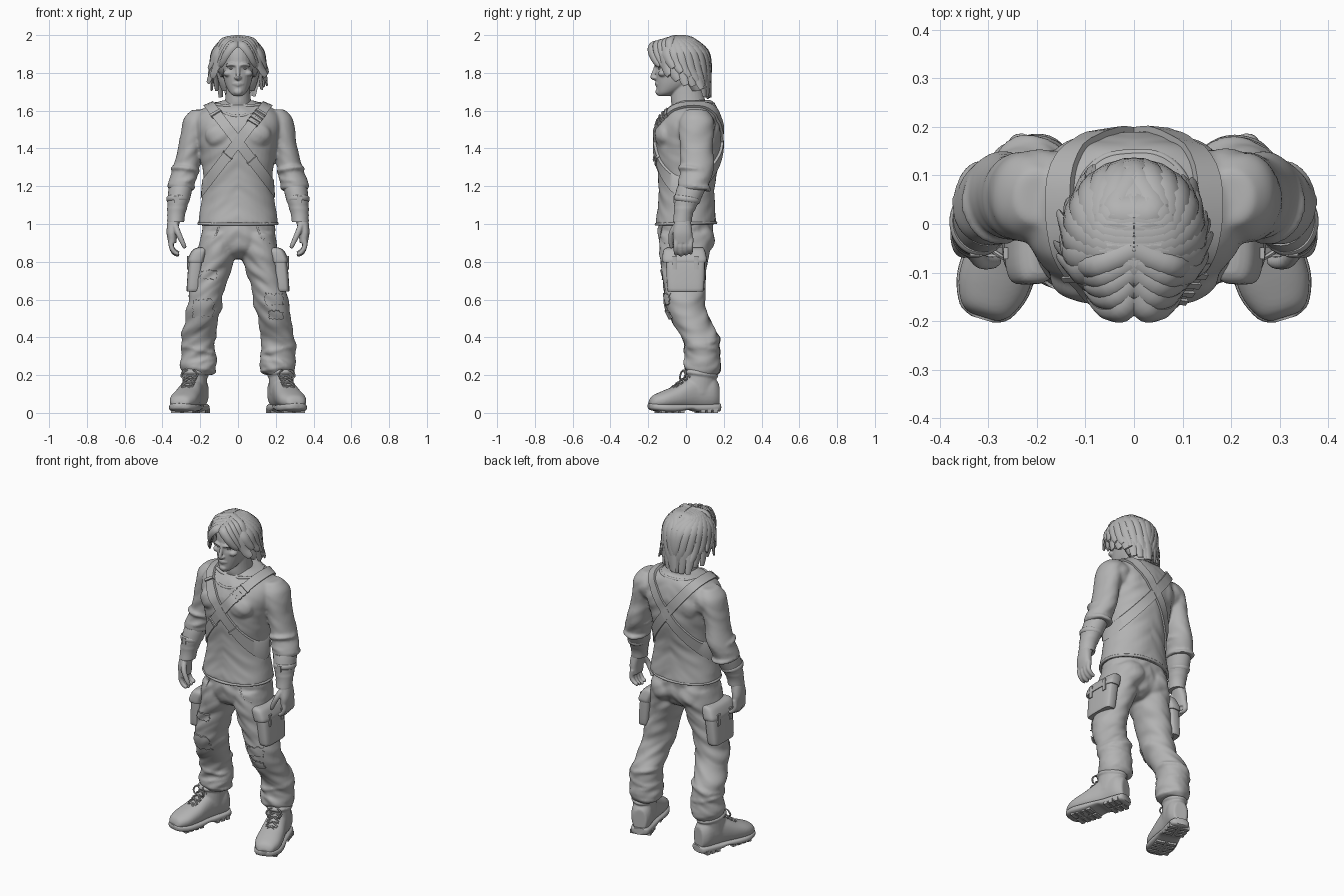
import bpy, bmesh, math, random
from mathutils import Vector, Matrix, noise
from mathutils.bvhtree import BVHTree

random.seed(4)
if "Cube" in bpy.data.objects:
    bpy.data.objects.remove(bpy.data.objects["Cube"])
grey = bpy.data.materials.new("clay grey")
grey.use_nodes = True
grey.diffuse_color = (.45, .45, .45, 1)
grey.node_tree.nodes["Principled BSDF"].inputs["Base Color"].default_value = grey.diffuse_color


def spline(rows, steps=4, closed=False):
    n, out = len(rows), []
    get = lambda i: rows[i % n] if closed else rows[max(0, min(n - 1, i))]
    for i in range(n if closed else n - 1):
        corners = [get(i + k) for k in (-1, 0, 1, 2)]
        for s in range(steps):
            u = s / steps
            out.append([q + .5 * u * (r - p + u * (2 * p - 5 * q + 4 * r - e + u * (3 * (q - r) + e - p)))
                        for p, q, r, e in zip(*corners)])
    return out if closed else out + [list(rows[-1])]


def skin(bm, rings, closed=False):
    loops = [[bm.verts.new(p) for p in ring] for ring in rings]
    n = len(loops[0])
    if not closed:
        bm.faces.new(loops[0][::-1])
        bm.faces.new(loops[-1])
    for a, b in zip(loops, loops[1:] + loops[:1] if closed else loops[1:]):
        for i in range(n):
            j = (i + 1) % n
            bm.faces.new((a[i], a[j], b[j], b[i]))


def stack(bm, rows, power=1, matrix=Matrix(), sides=28, saw=0):
    """Loft of rows: height, half width, front, back, centre x."""
    rings = []
    for row in spline(rows):
        h, rx, f, b, cx = (row + [0])[:5]
        grow = saw * ((h * 40) % 1)
        ring = []
        for i in range(sides):
            a = math.tau * i / sides
            c, s = [math.copysign(abs(v) ** power, v) for v in (math.cos(a), math.sin(a))]
            ring.append(matrix @ Vector((cx + (rx + grow) * c, (f + b) / 2 + ((b - f) / 2 + grow) * s, h)))
        rings.append(ring)
    skin(bm, rings)


def sweep(bm, pts, w, t=None, taper=0, hub=(0, 0, 1), closed=False, sides=8):
    path = [Vector(p) for p in spline(pts, 4, closed)]
    n, rings = len(path), []
    for i, p in enumerate(path):
        after = path[(i + 1) % n] if closed else path[min(i + 1, n - 1)]
        along = (after - path[i - 1 if closed else max(i - 1, 0)]).normalized()
        out = p - Vector(hub)
        out = (out - along * out.dot(along)).normalized()
        side = along.cross(out)
        k = max(.06, (1 - i / n) ** taper)
        rings.append([p + side * w * k * math.cos(a) + out * (t or w) * k * math.sin(a)
                      for a in (math.tau * j / sides for j in range(sides))])
    skin(bm, rings, closed)


def ball(bm, at, size):
    bmesh.ops.create_uvsphere(bm, u_segments=20, v_segments=14, radius=1,
                              matrix=Matrix.Translation(at) @ Matrix.Diagonal((*size, 1)))


def oval(cx, cy, z, rx, ry, tilt=0, n=14):
    return [(cx + rx * math.cos(a), cy + ry * math.sin(a), z + tilt * math.sin(a + cx * 9))
            for a in (math.tau * i / n for i in range(n))]


def finish(name, bm, mirror=True, voxel=0, relax=4, wrinkle=0, dents=(), solid=0):
    bmesh.ops.recalc_face_normals(bm, faces=bm.faces)
    mesh = bpy.data.meshes.new(name)
    bm.to_mesh(mesh)
    bm.free()
    obj = bpy.data.objects.new(name, mesh)
    bpy.context.collection.objects.link(obj)
    if mirror:
        obj.modifiers.new("mirror", 'MIRROR').use_mirror_merge = False
    if solid:
        obj.modifiers.new("thickness", 'SOLIDIFY').thickness = solid
    if voxel:
        remesh = obj.modifiers.new("blend", 'REMESH')
        remesh.mode, remesh.voxel_size = 'VOXEL', voxel
        soften = obj.modifiers.new("relax", 'SMOOTH')
        soften.factor, soften.iterations = .5, relax
    graph = bpy.context.evaluated_depsgraph_get()
    obj.data = bpy.data.meshes.new_from_object(obj.evaluated_get(graph))
    obj.modifiers.clear()
    mesh = obj.data
    mesh.materials.clear()
    mesh.materials.append(grey)
    normals = [v.normal.copy() for v in mesh.vertices]
    for v, nrm in zip(mesh.vertices, normals):
        x, y, z = v.co
        if wrinkle:
            v.co += nrm * wrinkle * noise.noise(Vector((x * 8, y * 8, z * 20 + abs(x) * 14)))
        for at, radius, depth in dents:
            gap = (Vector((abs(x), y, z)) - Vector(at)).length / radius
            v.co.y += depth * math.exp(-gap * gap)
    mesh.polygons.foreach_set("use_smooth", [True] * len(mesh.polygons))
    mesh.set_sharp_from_angle(angle=math.radians(50))
    return obj


def tree_of(obj):
    return BVHTree.FromPolygons([v.co for v in obj.data.vertices], [p.vertices for p in obj.data.polygons])


# Shirt: torso, chest, shoulder blades, sleeves with bunched cuffs
bm = bmesh.new()
stack(bm, [(1, .214, -.162, .162), (1.1, .195, -.147, .152), (1.2, .182, -.145, .152), (1.3, .188, -.152, .17),
           (1.4, .205, -.163, .187), (1.5, .228, -.157, .19), (1.57, .225, -.13, .182),
           (1.62, .175, -.09, .165), (1.655, .09, -.03, .135)], .95, sides=40)
ball(bm, (.085, -.108, 1.47), (.09, .058, .07))
ball(bm, (.09, .12, 1.49), (.085, .06, .1))
ball(bm, (.185, .09, 1.52), (.08, .065, .075))
stack(bm, [(1.18, .064, -.045, .112, .303), (1.22, .073, -.04, .125, .297), (1.3, .068, -.03, .15, .274),
           (1.4, .064, -.032, .142, .252), (1.5, .068, -.037, .148, .234), (1.56, .065, -.03, .142, .222),
           (1.605, .045, 0, .11, .2)])
for z, cx, tilt in ((1.195, .3, .012), (1.24, .29, -.015), (1.285, .278, .015)):
    sweep(bm, oval(cx, .045, z, .066, .08, tilt), .011, hub=(cx, .045, z), closed=True)
shirt = finish("shirt", bm, voxel=.008, relax=9, wrinkle=.005)
shirt_tree = tree_of(shirt)

# Shirt hem and neckline
bm = bmesh.new()
sweep(bm, oval(0, 0, 1.003, .208, .158, .004, 24), .008, hub=(0, 0, 1), closed=True)
neckline = [shirt_tree.find_nearest(Vector((x, y, z)))[0] for x, y, z in oval(0, .02, 1.615, .12, .15, .04, 20)]
sweep(bm, neckline, .006, .003, hub=(0, .03, 1.5), closed=True)
finish("shirt_trim", bm, False)


# Crossed chest straps with buckles and loops
def strap(bm, lean, first=0, last=360, half=.027, thick=.014):
    up = Vector((-lean * .61, 0, .79))
    across = Vector((lean * .79, 0, .61))
    full, rings = last - first == 360, []
    count = 60 if full else 4
    for i in range(count):
        a = math.radians(first + (last - first) * i / (count if full else count - 1))
        ray = Vector((0, -math.cos(a), 0)) + up * math.sin(a)
        hits = [shirt_tree.ray_cast(Vector((0, .015, 1.435)) + across * half * s, ray)[0] for s in (-1, 1)]
        rings.append([hits[0] - ray * .012, hits[0] + ray * thick, hits[1] + ray * thick, hits[1] - ray * .012])
    skin(bm, rings, full)


for name, lean, loops in (("right_shoulder_strap", 1, (55, -38)), ("left_shoulder_strap", -1, (36, 43, 50, 57, -30))):
    bm = bmesh.new()
    strap(bm, lean)
    for a in loops:
        strap(bm, lean, a, a + 3.5, .031, .021)
    finish(name, bm, False)

# Trousers: hips, seat, legs, gathered ankles
bm = bmesh.new()
stack(bm, [(.815, .045, -.06, .06), (.85, .12, -.115, .11), (.91, .188, -.145, .14), (1.03, .195, -.145, .145)], .95)
ball(bm, (.085, .07, .92), (.09, .08, .09))
stack(bm, [(.2, .075, .01, .165, .21), (.25, .098, -.012, .185, .21), (.3, .09, 0, .178, .21),
           (.4, .09, -.025, .174, .21), (.48, .087, -.072, .132, .195), (.56, .092, -.102, .102, .18),
           (.65, .092, -.117, .102, .163), (.75, .096, -.127, .107, .135), (.85, .102, -.14, .127, .115),
           (.95, .095, -.14, .14, .1)])
for z, tilt in ((.235, .015), (.275, -.02), (.33, .022), (.385, -.02)):
    sweep(bm, oval(.21, .085, z, .084, .085, tilt), .014, hub=(.21, .085, z), closed=True)
trousers = finish("trousers", bm, voxel=.008, relax=7, wrinkle=.01)
trouser_tree = tree_of(trousers)

# Ragged knee patches and torn cloth
for name, cx, cz, w, h in (("right_knee_patch", -.185, .555, .055, .045), ("left_knee_patch", .19, .6, .05, .03),
                           ("right_thigh_tear", -.155, .73, .045, .022), ("left_shin_tear", .2, .52, .035, .02)):
    bm = bmesh.new()
    bmesh.ops.create_grid(bm, x_segments=12, y_segments=8, size=1)
    for v in list(bm.verts):
        edge = .006 if v.is_boundary else 0
        x, z = cx + v.co.x * w + random.uniform(-edge, edge), cz + v.co.y * h + random.uniform(-edge, edge)
        hit = trouser_tree.ray_cast(Vector((x, -1, z)), Vector((0, 1, 0)))[0]
        if hit:
            v.co = hit + Vector((0, -.008, 0))
        else:
            bm.verts.remove(v)
    finish(name, bm, False, solid=.008)

# Front pocket seams
bm = bmesh.new()
sweep(bm, [trouser_tree.ray_cast(Vector((x, -1, z)), Vector((0, 1, 0)))[0]
           for x, z in ((.1, .99), (.125, .93), (.17, .9))], .004, .002, hub=(0, .1, .95))
finish("pocket_seams", bm)

# Thigh pouches with flap and clasp
bm = bmesh.new()
stack(bm, [(.645, .028, -.09, .085, .238), (.66, .036, -.1, .095, .236), (.8, .038, -.105, .1, .222),
           (.84, .03, -.1, .095, .212)], .5)
stack(bm, [(.795, .043, -.122, .106, .222), (.815, .045, -.125, .11, .22), (.86, .04, -.12, .1, .203),
           (.875, .02, -.1, .09, .195)], .5)
for y in (-.06, .055):
    stack(bm, [(.76, .005, y - .012, y + .012, .264), (.83, .005, y - .012, y + .012, .264)], .3, sides=12)
finish("thigh_pouches", bm)

# Boots: upper, shaft, sole, treads, laces
place = Matrix.Translation((.253, -.003, 0)) @ Matrix.Rotation(math.radians(17), 4, 'Z')
length = place @ Matrix(((1, 0, 0, 0), (0, 0, 1, 0), (0, 1, 0, 0), (0, 0, 0, 1)))
bm = bmesh.new()
stack(bm, [(-.197, .03, .03, .062), (-.18, .053, .025, .09), (-.13, .073, .02, .114), (-.06, .073, .02, .142),
           (0, .066, .02, .175), (.06, .06, .02, .2), (.14, .06, .02, .2), (.18, .04, .025, .16)], .9, length)
stack(bm, [(.1, .062, -.02, .17), (.2, .064, .005, .167), (.26, .062, .01, .165)], 1, place)
sweep(bm, [place @ Vector(p) for p in oval(0, .085, .205, .062, .083, -.012)], .011, hub=(.23, .08, .2), closed=True)
finish("boot_uppers", bm, voxel=.006)
bm = bmesh.new()
stack(bm, [(-.202, .024, .024, .05), (-.185, .054, .014, .052), (-.13, .077, .005, .05), (-.06, .077, .005, .048),
           (.015, .067, .016, .046), (.06, .064, .006, .046), (.165, .056, .005, .05), (.188, .034, .01, .05)],
      .65, length)
for y in (-.14, -.105, -.07, -.035, .08, .115, .15):
    for s in (-1, 1):
        bmesh.ops.create_cube(bm, size=1, matrix=place @ Matrix.Translation((s * .034, y, .012))
                              @ Matrix.Diagonal((.052, .024, .024, 1)))
finish("boot_soles", bm)
bm = bmesh.new()
for i in range(5):
    y, z = -.075 + .024 * i, .138 + .018 * i
    for s in (-1, 1):
        sweep(bm, [place @ Vector(p) for p in ((-s * .034, y, z - .014), (0, y + .008, z + .006),
                                              (s * .034, y + .018, z - .002))], .005, hub=(.25, .05, 0), sides=6)
for s in (-1, 1):
    sweep(bm, [place @ Vector(p) for p in ((0, .02, .215), (s * .025, -.005, .225), (s * .045, -.015, .2),
                                          (s * .03, -.02, .18))], .005, hub=(.25, .1, .1), sides=6)
finish("boot_laces", bm)

# Forearm wraps with a buckled band
bm = bmesh.new()
stack(bm, [(1.01, .042, -.068, .027, .33), (1.06, .045, -.06, .036, .326), (1.12, .055, -.06, .07, .316),
           (1.2, .062, -.045, .108, .302)], saw=.005)
sweep(bm, oval(.318, .005, 1.13, .056, .065, .01), .014, .006, hub=(.318, .005, 1.13), closed=True)
bmesh.ops.create_cube(bm, size=1, matrix=Matrix.Translation((.325, -.058, 1.13)) @ Matrix.Diagonal((.026, .016, .036, 1)))
finish("forearm_wraps", bm)

# Hands
bm = bmesh.new()
stack(bm, [(.9, .022, -.066, .032, .347), (.95, .028, -.07, .034, .35), (1, .032, -.062, .028, .343),
           (1.04, .035, -.058, .022, .332)], .85)
for k in range(4):
    y, drop = -.053 + .026 * k, .006 * abs(k - 1)
    sweep(bm, [(.348, y, .93), (.354, y, .885), (.338, y, .847 + drop), (.312, y, .834 + drop)], .0155, taper=.2)
sweep(bm, [(.335, -.045, 1), (.318, -.075, .955), (.295, -.08, .905), (.28, -.075, .872)], .018, taper=.25)
finish("hands", bm, voxel=.005)

# Head, neck, ears and facial features
bm = bmesh.new()
stack(bm, [(1.678, .022, -.148, -.09), (1.695, .044, -.153, -.05), (1.735, .066, -.157, .03), (1.78, .078, -.16, .08),
           (1.83, .084, -.16, .1), (1.9, .088, -.155, .11), (1.95, .075, -.13, .09), (1.975, .03, -.07, .04)], .95)
stack(bm, [(1.56, .1, -.08, .12), (1.62, .08, -.075, .12), (1.66, .068, -.08, .1), (1.78, .06, -.075, .08)])
for at, size in (((.052, -.122, 1.797), (.026, .026, .018)), ((0, -.146, 1.7), (.024, .016, .018)),
                 ((.01, -.165, 1.774), (.01, .012, .008)), ((.089, -.01, 1.81), (.012, .024, .034))):
    ball(bm, at, size)
sweep(bm, [(0, -.152, 1.85), (0, -.163, 1.815), (0, -.176, 1.786), (0, -.176, 1.776), (0, -.16, 1.768)],
      .011, .012, hub=(0, 0, 1.8))
sweep(bm, [(.01, -.158, 1.84), (.035, -.157, 1.845), (.062, -.137, 1.839)], .009, hub=(0, 0, 1.8))
for z, y in ((1.746, -.16), (1.735, -.158)):
    sweep(bm, [(-.026, y + .012, 1.741), (0, y, z), (.026, y + .012, 1.741)], .006, hub=(0, 0, 1.8))
sweep(bm, [(.005, -.062, 1.61), (.06, -.07, 1.625), (.12, -.04, 1.63)], .01, hub=(0, .1, 1.5))
finish("head", bm, voxel=.0045, dents=[((.034, -.155, 1.822), .016, .007)])
bm = bmesh.new()
ball(bm, (.034, -.1395, 1.823), (.013, .009, .005))
finish("eyes", bm)

# Hair: cap plus overlapping locks parted in the middle
centre, size = Vector((0, -.03, 1.85)), Vector((.14, .153, .137))


def scalp(az, el, scale=1, z=None):
    a, e = math.radians(az), math.radians(el)
    p = centre + scale * Vector((size.x * math.sin(a) * math.cos(e), -size.y * math.cos(a) * math.cos(e),
                                 size.z * math.sin(e)))
    return p if z is None else Vector((p.x, p.y, z))


bm = bmesh.new()
ball(bm, (0, -.005, 1.87), (.125, .125, .122))
stack(bm, [(1.705, .085, .02, .105), (1.76, .105, -.01, .115), (1.86, .125, -.03, .122)])
for layer in range(2):
    for i in range(9):
        az = 52 + 15 * i + 7 * layer
        for s in (-1, 1):
            end = min(az + 18, 182)
            low = 1.775 - .1 * min(1, (az - 52) / 80) + .05 * layer + random.uniform(-.015, .015)
            size_up = 1 + .03 * layer
            flare = random.uniform(1.02, 1.17) if az < 130 else random.uniform(.94, 1.06)
            root_y = -.1 + .13 * i / 8
            root = Vector((0, root_y, centre.z + size.z * math.sqrt(1 - ((root_y + .03) / size.y) ** 2)))
            pts = [root, scalp(az * .8, 58, size_up), scalp(az, 26, size_up),
                   scalp((az + end) / 2, 0, size_up, max(low + .04, 1.81)), scalp(end, 0, flare, low)]
            sweep(bm, [(p.x * s, p.y, p.z) for p in pts], .044 - .008 * layer, .015, .38, centre)
# Swept fringe curtains
for j in range(5):
    for s in (-1, 1):
        back, x = .024 * j, .012 * j
        pts = [(0, -.152 + back, 1.955 + .008 * j), (.026 + x, -.184 + back, 1.945 + .007 * j),
               (.058 + x, -.184 + back, 1.905 + .005 * j), (.08 + x, -.164 + back, 1.862),
               (.094 + x, -.14 + back, 1.836 - .012 * j)]
        sweep(bm, [(x * s, y, z) for x, y, z in pts], .027, .015, .32, centre)
finish("hair", bm, False)
